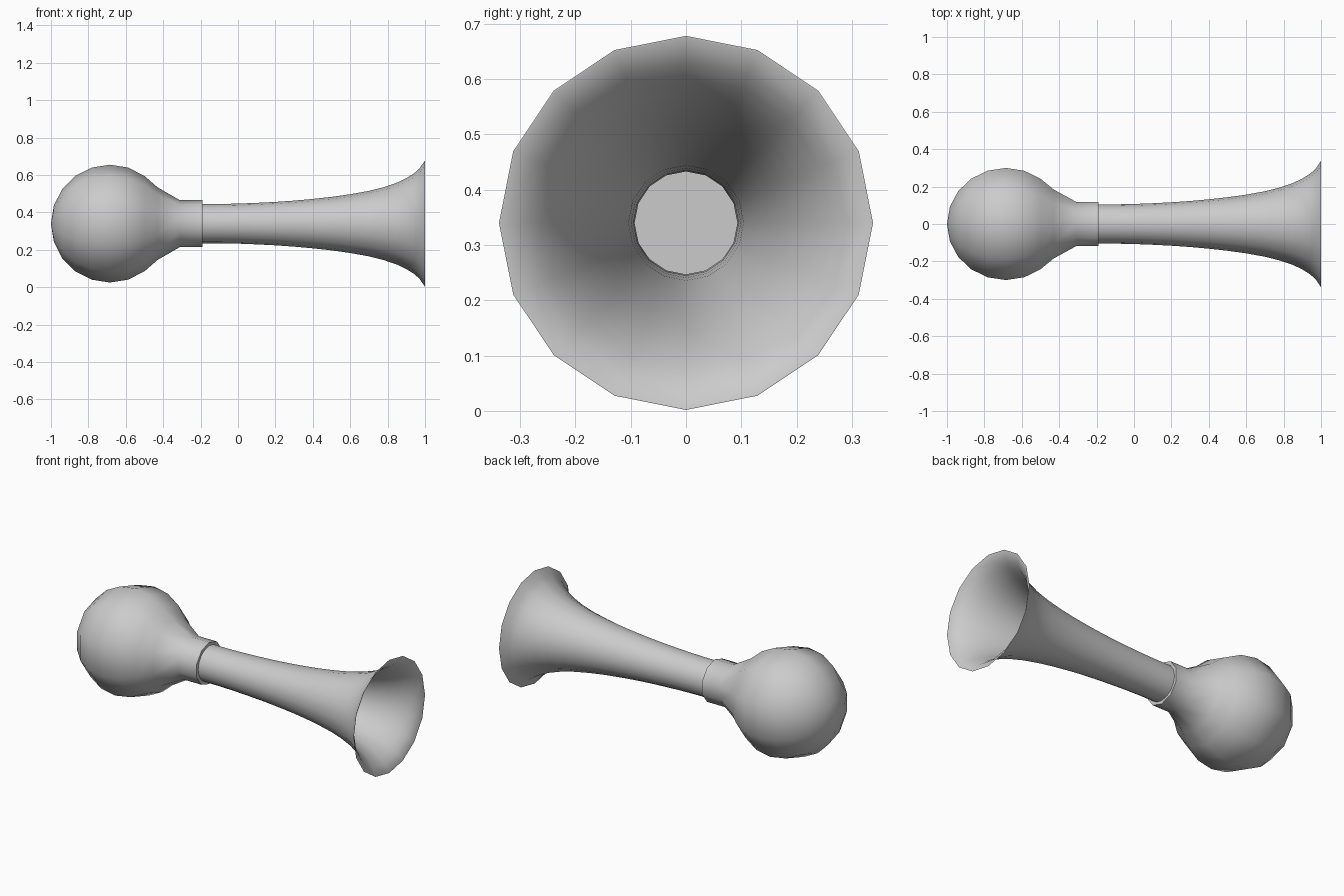
import bpy, bmesh
from math import sin, cos, pi, radians

if "Cube" in bpy.data.objects:
    bpy.data.objects.remove(bpy.data.objects["Cube"])

AXIS_Z = 0.34


def lathe(name, profile, sides, smooth_angle):
    """Revolve (x, radius) points about the horizontal axis; radius 0 makes a pole."""
    bm = bmesh.new()
    rings = []
    for x, r in profile:
        n = 1 if r == 0 else sides
        rings.append([bm.verts.new((x, r * sin(2 * pi * i / sides),
                                    AXIS_Z + r * cos(2 * pi * i / sides))) for i in range(n)])
    for a, b in zip(rings, rings[1:]):
        for i in range(sides):
            j = (i + 1) % sides
            quad = [a[i % len(a)], a[j % len(a)], b[j % len(b)], b[i % len(b)]]
            bm.faces.new(list(dict.fromkeys(quad)))
    bmesh.ops.recalc_face_normals(bm, faces=bm.faces)
    mesh = bpy.data.meshes.new(name)
    bm.to_mesh(mesh)
    bm.free()
    obj = bpy.data.objects.new(name, mesh)
    bpy.context.collection.objects.link(obj)
    bpy.ops.object.select_all(action='DESELECT')
    obj.select_set(True)
    bpy.context.view_layer.objects.active = obj
    bpy.ops.object.shade_smooth_by_angle(angle=radians(smooth_angle))
    return obj


# Rubber squeeze bulb: ten-sided sphere drawn out into a neck collar
R, CX = 0.315, -0.685
bulb = [(CX - R, 0)]
bulb += [(CX - R * cos(k * pi / 10), R * sin(k * pi / 10)) for k in range(1, 8)]
bulb += [(-0.43, 0.194), (-0.31, 0.125), (-0.19, 0.125), (-0.19, 0)]
lathe("squeeze_bulb", bulb, 10, 50)

# Flared horn: outer wall, thin rim, inner wall and the closed throat
outer = [(-0.22, 0.105), (-0.1, 0.105), (0.0, 0.107), (0.1, 0.111), (0.2, 0.116),
         (0.3, 0.123), (0.4, 0.132), (0.5, 0.143), (0.6, 0.157), (0.7, 0.175),
         (0.78, 0.195), (0.85, 0.219), (0.9, 0.243), (0.94, 0.268),
         (0.97, 0.294), (1.0, 0.338)]
inner = [(x, r - 0.012 + 0.009 * max(0, (x - 0.5) / 0.5)) for x, r in reversed(outer)]
inner[-1] = (-0.18, inner[-1][1])
lathe("flared_horn", [(-0.22, 0)] + outer + inner + [(-0.18, 0)], 16, 50)
